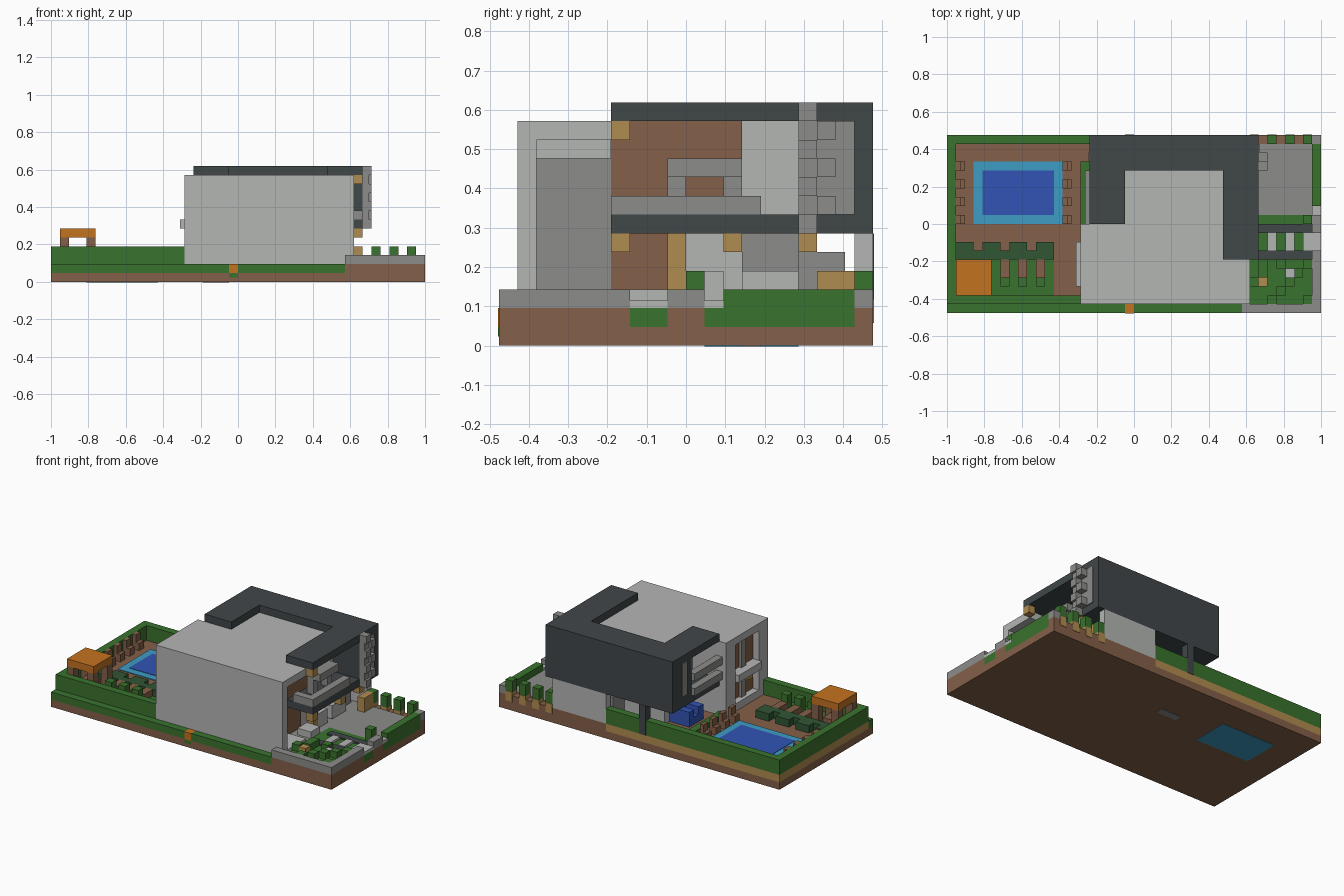
import bpy
import bmesh
from mathutils import Vector

cube = bpy.data.objects.get("Cube")
if cube:
    bpy.data.objects.remove(cube, do_unlink=True)

UNIT = 2 / 42          # side of one building block
CENTRE = Vector((21, 10, 0))


def make_material(name, rgb):
    """Flat material from display colour, stored linear."""
    linear = [((c / 255 + 0.055) / 1.055) ** 2.4 for c in rgb]
    mat = bpy.data.materials.new(name)
    mat.use_nodes = True
    mat.diffuse_color = (*linear, 1)
    shader = mat.node_tree.nodes["Principled BSDF"]
    shader.inputs["Base Color"].default_value = (*linear, 1)
    shader.inputs["Roughness"].default_value = 0.9
    return mat


BROWN = make_material("earth_brown", (132, 96, 72))
GREEN = make_material("grass_green", (58, 114, 46))
HEDGE = make_material("dark_green", (48, 86, 52))
SLATE = make_material("slate", (65, 71, 73))
PALE = make_material("pale_concrete", (180, 182, 180))
GREY = make_material("mid_grey", (140, 140, 138))
TAN = make_material("tan_wood", (176, 140, 80))
ORANGE = make_material("orange", (196, 114, 32))
AQUA = make_material("pool_aqua", (62, 156, 196))
BLUE = make_material("deep_blue", (50, 84, 180))


def blocks(name, mat, *boxes):
    """One object from boxes given as (x range, y range, z range) in blocks."""
    bm = bmesh.new()
    for box in boxes:
        low, high = (Vector(corner) for corner in zip(*box))
        verts = bmesh.ops.create_cube(bm, size=1)["verts"]
        for v in verts:
            unit_pos = v.co + Vector((0.5, 0.5, 0.5))
            v.co = (low + unit_pos * (high - low) - CENTRE) * UNIT
    mesh = bpy.data.meshes.new(name)
    bm.to_mesh(mesh)
    bm.free()
    mesh.materials.append(mat)
    obj = bpy.data.objects.new(name, mesh)
    bpy.context.collection.objects.link(obj)
    return obj


def one(i):
    """Range covering a single block."""
    return (i, i + 1)


def plate(z):
    """Thin layer resting on height z."""
    return (z, z + 0.1)


# Ground: lower slab, inner core and coloured rim
GROUND = one(1)
blocks("ground_slab", BROWN, ((0, 42), (0, 20), (0, 1)))
blocks("ground_core", BROWN, ((1, 41), (1, 19), GROUND))
blocks("front_grass_rim", GREEN, ((0, 20), one(0), GROUND), ((21, 33), one(0), GROUND))
blocks("front_marker", ORANGE, (one(20), (-0.05, 1), GROUND))
blocks("marker_grass", GREEN, (one(20), (-0.05, 1), (0.5, 1)))
blocks("front_earth_rim", BROWN, ((33, 42), one(0), GROUND))
blocks("right_earth_rim", BROWN, (one(41), (1, 7), GROUND),
       (one(41), (9, 11), GROUND), (one(41), one(19), GROUND))
blocks("right_grass_rim", GREEN, (one(41), (7, 9), GROUND), (one(41), (11, 19), GROUND))
blocks("back_tan_rim", TAN, ((0, 26), one(19), GROUND), (one(0), (1, 19), GROUND))
blocks("back_earth_rim", BROWN, ((26, 41), one(19), GROUND))

# Garden hedges
WALL = (2, 4)
blocks("garden_hedge", GREEN, ((0, 15), one(1), WALL), (one(0), (2, 19), WALL),
       ((0, 26), one(19), WALL))
blocks("house_hedge", GREEN, (one(15), (10, 17), (2, 2.6)))
blocks("left_lawn", GREEN, ((1, 12), (2, 6), plate(2)))

# Pool set into the deck
blocks("pool_edge", AQUA, ((3, 13), (10, 17), plate(2)))
blocks("pool_water", BLUE, ((4, 12), (11, 16), plate(2.05)))
blocks("pool_floor", AQUA, ((4, 12), (11, 16), (-0.05, 0.1)))
blocks("drain_floor", GREY, ((17, 20), one(13), (-0.05, 0.1)))

# Loungers along both pool sides
blocks("left_loungers", BROWN, *[(one(1), one(y), (2, 3)) for y in range(10, 18, 2)],
       *[((1, 1.5), one(y), (3, 4)) for y in range(10, 18, 2)])
blocks("right_loungers", BROWN, *[(one(13), one(y), (2, 3)) for y in range(10, 17, 2)],
       *[((13.5, 14), one(y), (3, 4)) for y in range(10, 17, 2)])

# Battlemented inner hedge and planting beds
blocks("inner_hedge", HEDGE, ((1, 12), one(6), (2, 3)),
       *[((x, x + 2), one(7), (2, 3)) for x in range(1, 12, 3)])
beds = range(6, 12, 2)
blocks("planting_beds", BROWN, *[(one(x), (4, 6), (2, 3)) for x in beds])
blocks("bed_plants", GREEN, *[(one(x), one(3), WALL) for x in beds])

# Pavilion
blocks("pavilion_roof", ORANGE, ((1, 5), (2, 6), one(5)))
blocks("pavilion_posts", BROWN, *[(one(x), one(y), (2, 5)) for x in (1, 4) for y in (2, 5)])
blocks("pavilion_table", BROWN, ((2, 4), (3, 5), (2, 3)))

# House body with framed ends
FULL = (2, 12)
blocks("house_body", PALE, ((16, 31), (1, 10), FULL), ((20, 31), (10, 16), FULL))
blocks("right_frame", PALE, ((31, 34), one(1), FULL), ((31, 34), (2, 6), one(11)),
       ((31, 32.5), (2, 6), one(10)), ((31, 34), (2, 6), (2, 2.5)))
blocks("right_window", GREY, ((31, 31.1), (2, 6), (2.5, 10)))
blocks("left_frame", PALE, (one(15), (1, 3), FULL), (one(15), (8, 10), FULL),
       (one(15), (3, 8), one(11)), (one(15), (3, 8), (2, 3)))
blocks("left_wood_panel", BROWN, ((15.9, 16), (3, 8), (3, 11)))
blocks("left_mullions", GREY, ((15.5, 16), one(5), (3, 11)))
blocks("left_window_ledge", PALE, ((14.5, 16), (3, 8), one(6)))
blocks("left_ledge_lamp", TAN, ((15.2, 16), one(4), one(5)))
blocks("right_wood_wall", BROWN, ((31, 31.1), (6, 9), (2, 6)), ((31, 31.1), (6, 13), (7, 12)))

# Dark upper wrap: back volume, roof arms and balcony floors
blocks("upper_volume", SLATE, ((16, 35), (16, 20), (6, 13)))
blocks("roof_arms", SLATE, ((16, 20), (10, 16), one(12)), ((31, 35), (6, 16), one(12)))
blocks("balcony_floors", SLATE, ((16, 20), (10, 16), one(6)), ((31, 35), (6, 16), one(6)))
blocks("right_side_window", GREY, ((35, 35.1), (17, 19), (7, 12)))
blocks("left_side_window", GREY, ((15.9, 16), (17, 18), (7.5, 12)))
blocks("corner_post", SLATE, (one(20), (19, 20.05), (2, 6)))

# Balcony railings
blocks("right_railing", GREY, (one(34), (6, 14), one(7)), ((32, 34), one(6), one(7)))
blocks("right_upper_rail", GREY, ((32, 34), (9, 13), one(9)))
blocks("right_rail_stand", GREY, (one(32), one(9), (7, 9)), (one(32), one(12), (7, 9)))
blocks("left_railings", GREY, ((15.5, 16.5), (10, 16), one(7)), ((15.5, 16.5), (10, 16), one(9)))

# Stacked trim beside the right window
blocks("stacked_trim", GREY, *[((35, 36 - 0.3 * (z % 2)), one(16), one(z)) for z in range(6, 13)],
       *[(one(35), one(17), one(z)) for z in range(7, 12, 2)])

# Eave lamps
blocks("eave_lamps", TAN, (one(34), one(6), one(11)),
       *[(one(34), one(y), one(5)) for y in (6, 12, 16)])
blocks("entry_post", TAN, (one(32), one(9), (2, 6)))

# Carport with a parked vehicle
blocks("carport_wall", PALE, ((26, 34), one(19), (2, 6)))
blocks("garage_panel", GREY, ((31, 31.1), (13, 16), (4, 6)))
blocks("parked_body", PALE, ((27, 33), (13, 16), (2.2, 4)))
blocks("parked_cabin", GREY, ((26, 32), (16, 18.5), (2, 5)))
blocks("carport_crate", TAN, (one(34), (17, 19), WALL))

# Blue seat under the left balcony
blocks("blue_seat", BLUE, ((17, 20), (12, 15), (2, 3)), (one(19), (12, 15), (3, 5)),
       *[((17, 19), one(y), (3, 4)) for y in (12, 14)])

# Right yard: paving, path and stepping stones
blocks("driveway", GREY, ((31, 41), (11, 19), plate(2)))
blocks("right_lawn", GREEN, ((34, 41), (1, 11), plate(2)))
blocks("entry_floor", GREY, ((31, 34), (6, 11), plate(2)))
blocks("path_borders", SLATE, *[((35, 41), one(y), (2, 2.3)) for y in (6, 9)])
blocks("stepping_stones", PALE, *[(one(x), (7, 9), (2, 2.4)) for x in range(36, 41, 2)])
blocks("gate_steps", PALE, (one(41), (7, 9), (2, 2.4)), (one(41), one(11), (2, 2.4)))
blocks("entry_bench", PALE, ((32, 34), (7, 9), (2, 3)), (one(32), (10, 12), (2, 4)))

# Boundary wall and low right hedge
blocks("boundary_wall", GREY, ((33, 42), one(0), (2, 3)), (one(41), (1, 7), (2, 3)),
       (one(41), (9, 11), (2, 3)), (one(41), one(19), (2, 3)))
blocks("right_hedge", GREEN, (one(41), (12, 19), (2, 3)))

# Bushes and small planters
back_row = range(34, 41, 2)
blocks("back_bushes", GREEN, *[(one(x), one(19), (2.5, 4)) for x in back_row])
blocks("back_bush_pots", TAN, *[(one(x), (19, 20.05), (1.2, 2.5)) for x in back_row])
blocks("yard_bushes", GREEN, *[(one(x), one(1 + x % 4), (2, 3)) for x in range(34, 41)],
       *[(one(x), one(5), (2, 3)) for x in (35, 37, 40)], (one(40), one(10), WALL))
blocks("yard_planter", TAN, (one(35), one(3), (2, 2.8)))
blocks("yard_stone", PALE, (one(38), one(4), (2, 2.8)))
